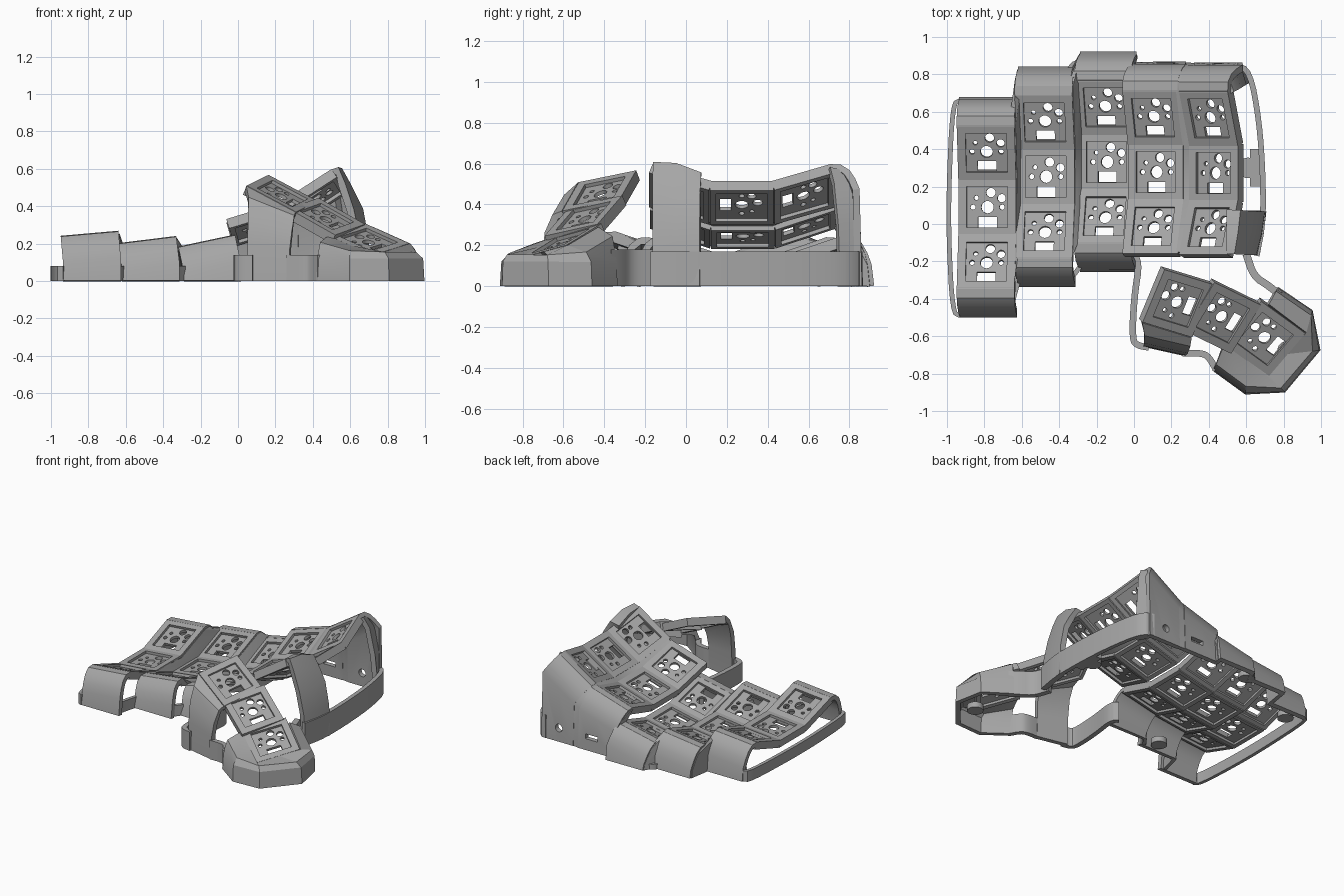
import bpy, bmesh
from math import radians, cos, sin
from mathutils import Matrix, Vector

cube = bpy.data.objects.get("Cube")
if cube:
    bpy.data.objects.remove(cube)

grey = bpy.data.materials.new("matte_grey")
grey.use_nodes = True
COLOUR = (0.38, 0.38, 0.38, 1)
grey.diffuse_color = COLOUR
grey.node_tree.nodes["Principled BSDF"].inputs["Base Color"].default_value = COLOUR


def add_object(name, mesh):
    ob = bpy.data.objects.new(name, mesh)
    bpy.context.collection.objects.link(ob)
    return ob


def from_bmesh(name, bm):
    bmesh.ops.recalc_face_normals(bm, faces=bm.faces)
    mesh = bpy.data.meshes.new(name)
    bm.to_mesh(mesh)
    bm.free()
    mesh.materials.append(grey)
    return add_object(name, mesh)


def box(bm, centre, size):
    bmesh.ops.create_cube(bm, size=1, matrix=Matrix.Translation(centre) @ Matrix.Diagonal((*size, 1)))


def cylinder(bm, centre, radius, depth, turn=Matrix()):
    bmesh.ops.create_cone(bm, cap_ends=True, segments=24, radius1=radius, radius2=radius,
                          depth=depth, matrix=Matrix.Translation(centre) @ turn)


def bake(ob):
    """Apply the modifiers and smooth the shallow edges."""
    bpy.ops.object.select_all(action='DESELECT')
    ob.select_set(True)
    bpy.context.view_layer.objects.active = ob
    bpy.ops.object.convert(target='MESH')
    bpy.ops.object.shade_smooth_by_angle(angle=radians(25))


def cut(ob, cutter):
    mod = ob.modifiers.new("cut", 'BOOLEAN')
    mod.object = cutter
    mod.solver = 'EXACT'
    cutter.hide_render = True
    cutter.hide_viewport = True


def panel(name, rows, thickness=0.035, cutter=None):
    """Thick sheet through rows of points."""
    bm = bmesh.new()
    grid = [[bm.verts.new(p) for p in row] for row in rows]
    for a, b in zip(grid, grid[1:]):
        for i in range(len(a) - 1):
            bm.faces.new((a[i], a[i + 1], b[i + 1], b[i]))
    ob = from_bmesh(name, bm)
    mod = ob.modifiers.new("thickness", 'SOLIDIFY')
    mod.thickness = thickness
    mod.offset = 0
    if cutter:
        cut(ob, cutter)
    bake(ob)


def strip(name, path, height, thickness=0.025):
    """Upright base wall along a rounded floor path."""
    for _ in range(2):
        pts = [path[0]]
        for (ax, ay), (bx, by) in zip(path, path[1:]):
            pts += [(ax * .75 + bx * .25, ay * .75 + by * .25), (ax * .25 + bx * .75, ay * .25 + by * .75)]
        path = pts + [path[-1]]
    panel(name, [[(x, y, z) for x, y in path] for z in (0, height)], thickness)


# Key socket: framed tile with a recess on both sides, switch holes and a window
WIDTH = 0.31
HALF = WIDTH / 2
bm = bmesh.new()
box(bm, (0, 0, -0.0275), (WIDTH, WIDTH, 0.055))
socket = from_bmesh("key_socket", bm)
bm = bmesh.new()
box(bm, (0, 0, 0.02), (0.22, 0.22, 0.076))
box(bm, (0, 0, -0.07), (0.25, 0.25, 0.066))
recess_cutter = from_bmesh("recess_cutter", bm)
bm = bmesh.new()
for x, y, r in ((0, 0, .033), (-.078, 0, .014), (.078, 0, .014), (.018, .078, .025),
                (.076, .048, .022), (-.06, .05, .012)):
    cylinder(bm, (x, y, 0), r, 0.3)
box(bm, (0, -0.08, 0), (0.1, 0.055, 0.3))
hole_cutter = from_bmesh("hole_cutter", bm)
cut(socket, recess_cutter)
cut(socket, hole_cutter)
bake(socket)
socket_mesh = socket.data
bpy.data.objects.remove(socket)


def place_socket(name, matrix):
    add_object(name, socket_mesh).matrix_world = matrix


# Cable holes through the tall back wall
bm = bmesh.new()
turn = Matrix.Rotation(radians(90), 4, 'X')
cylinder(bm, (0.44, 0.85, 0.1), 0.028, 0.3, turn)
box(bm, (0.17, 0.85, 0.1), (0.1, 0.3, 0.035))
port_cutter = from_bmesh("port_cutter", bm)

# Finger columns: three sockets in a concave row, with rolled end walls
RISE, TILT, SINK = 0.1, radians(19), 0.018
ROLL_OVER = ((.43, 0), (.48, -.002), (.515, -.03), (.54, -.075), (.56, -.13))
COLUMNS = (("pinky", -.785, .09, .155, 5, True), ("ring", -.472, .253, .122, 7, True),
           ("middle", -.147, .332, .118, 12, True), ("index", .115, .278, .28, 17, False),
           ("inner", .425, .273, .43, 33, False))


def wall_line(frame, u, side):
    """Points down an end wall, from the last socket to the floor."""
    line = [frame @ Vector((u, side * v, RISE - SINK + d)) for v, d in ROLL_OVER]
    return line + [Vector((line[-1].x, frame.translation.y + side * 0.572, 0))]


def socket_line(frame, u):
    """Points along the sockets from front to back."""
    return [frame @ Vector((u, v, w - SINK)) for v, w in ((-.43, RISE), (-.145, 0), (.145, 0))]


frames = []
for name, x, y, z, roll, front in COLUMNS:
    frame = Matrix.Translation((x, y, z)) @ Matrix.Rotation(radians(-roll), 4, 'Y')
    frames.append(frame)
    place_socket(name + "_socket_middle", frame)
    for side, end in ((1, "back"), (-1, "front")):
        place_socket(f"{name}_socket_{end}", frame @ Matrix.Translation((0, side * 0.29, RISE / 2))
                     @ Matrix.Rotation(side * TILT, 4, 'X'))
        if side > 0 or front:
            lines = [wall_line(frame, u, side) for u in (-HALF, 0, HALF)]
            panel(f"{name}_{end}_wall", list(zip(*lines)), cutter=None if front else port_cutter)

# Seams closing the steps between neighbouring columns
for i, (a, b) in enumerate(zip(frames, frames[1:])):
    left, right = wall_line(a, HALF - .01, 1), wall_line(b, .01 - HALF, 1)
    if i != 2:
        left = socket_line(a, HALF - .01) + left
        right = socket_line(b, .01 - HALF) + right
    panel(f"{COLUMNS[i][0]}_seam", list(zip(left, right)), 0.03)
strip("pinky_front_link", [(-.66, -.47), (-.645, -.4), (-.62, -.31)], 0.08)
strip("ring_front_link", [(-.34, -.30), (-.32, -.27), (-.29, -.23)], 0.08)

# Inner side: front pillar, back pillar and the low wall between them
INNER_ARC = ((.50, .575, 0), (.56, .59, .03), (.605, .515, .05), (.65, .38, .05),
             (.68, .22, .045), (.688, 0, .035))
panel("inner_front_pillar", [[(x - lean, -.16, z), (x - lean * .4, -.05, z - .005 * (z > 0)),
                              (x, .07, z - .05 * (z > .5))] for x, z, lean in INNER_ARC], 0.04)
panel("inner_back_pillar", [[(.52, .70, .575), (.50, .76, .56)], [(.555, .72, .50), (.53, .81, .48)],
                            [(.585, .74, .30), (.555, .84, .30)], [(.61, .75, 0), (.555, .85, 0)]])
strip("inner_base_wall", [(.54, .85), (.62, .82), (.67, .55), (.69, .25), (.69, .0), (.655, -.17)], 0.17, 0.03)

# Low walls joining the parts
strip("outer_base_wall", [(-.93, -.49), (-.97, -.47), (-.99, -.1), (-.99, .2), (-.97, .64), (-.93, .66)], 0.08)
strip("thumb_back_link", [(.60, -.16), (.64, -.28), (.72, -.33), (.78, -.38)], 0.18, 0.04)
strip("thumb_left_link", [(-.01, -.17), (.03, -.2), (.0, -.4), (-.01, -.62), (.02, -.65), (.08, -.66)], 0.14, 0.035)
strip("thumb_front_link", [(.26, -.69), (.36, -.69), (.40, -.71), (.44, -.78)], 0.14, 0.035)


# Thumb cluster: three sockets fanned out and falling to the side
def thumb_frame(centre, yaw, slope):
    a, s = radians(yaw), radians(slope)
    dx = Vector((cos(a) * cos(s), sin(a) * cos(s), sin(s)))
    dy = Vector((-sin(a), cos(a), 0.24))
    dy = (dy - dx * dy.dot(dx)).normalized()
    axes = Matrix((dx, dy, dx.cross(dy))).transposed().to_4x4()
    return Matrix.Translation(centre) @ axes


thumb = [thumb_frame(*k) for k in (((.237, -.425, .468), -17, -27), ((.475, -.503, .345), -26, -27),
                                  ((.70, -.615, .222), -36, -20))]
quarter = Matrix.Rotation(radians(90), 4, 'Z')
for label, frame in zip(("upper", "middle", "lower"), thumb):
    place_socket("thumb_socket_" + label, frame @ quarter)

# Thumb pillar under the upper socket
first, last = thumb[0], thumb[2]
panel("thumb_pillar", [[first @ Vector((u, -HALF, -SINK)) for u in (-HALF, HALF)],
                       [(.055, -.585, .435), (.30, -.64, .34)],
                       [(.055, -.62, .34), (.29, -.675, .26)],
                       [(.055, -.635, .2), (.28, -.685, .17)],
                       [(.055, -.64, 0), (.28, -.69, 0)]])

# Faceted skirt around the lower socket
floor = [Vector(p) for p in ((.43, -.77, 0), (.60, -.895, 0), (.80, -.885, 0),
                             (.98, -.67, 0), (.94, -.47, 0), (.76, -.35, 0))]
rim = [last @ Vector((u * HALF, v * HALF, -SINK)) for u, v in
       ((-1, -1), (0, -1), (1, -1), (1, 0), (1, 1), (-.7, 1))]
shoulder, bevel = [], []
for low, high in zip(floor, rim):
    shoulder.append(low.lerp(high, 0.04))
    shoulder[-1].z = 0.115
    bevel.append(low.lerp(high, 0.22))
    bevel[-1].z = max(0.14, high.z * 0.85)
panel("thumb_skirt", [rim, bevel, shoulder, floor])

# Round feet and the tab that carries the inner one
bm = bmesh.new()
for x, y in ((.82, -.68), (.61, .30), (-.30, .82), (-.84, .58), (-.42, -.24)):
    cylinder(bm, (x, y, 0.02), 0.055, 0.04)
box(bm, (.65, .30, 0.02), (.06, .2, .04))
bake(from_bmesh("feet", bm))
